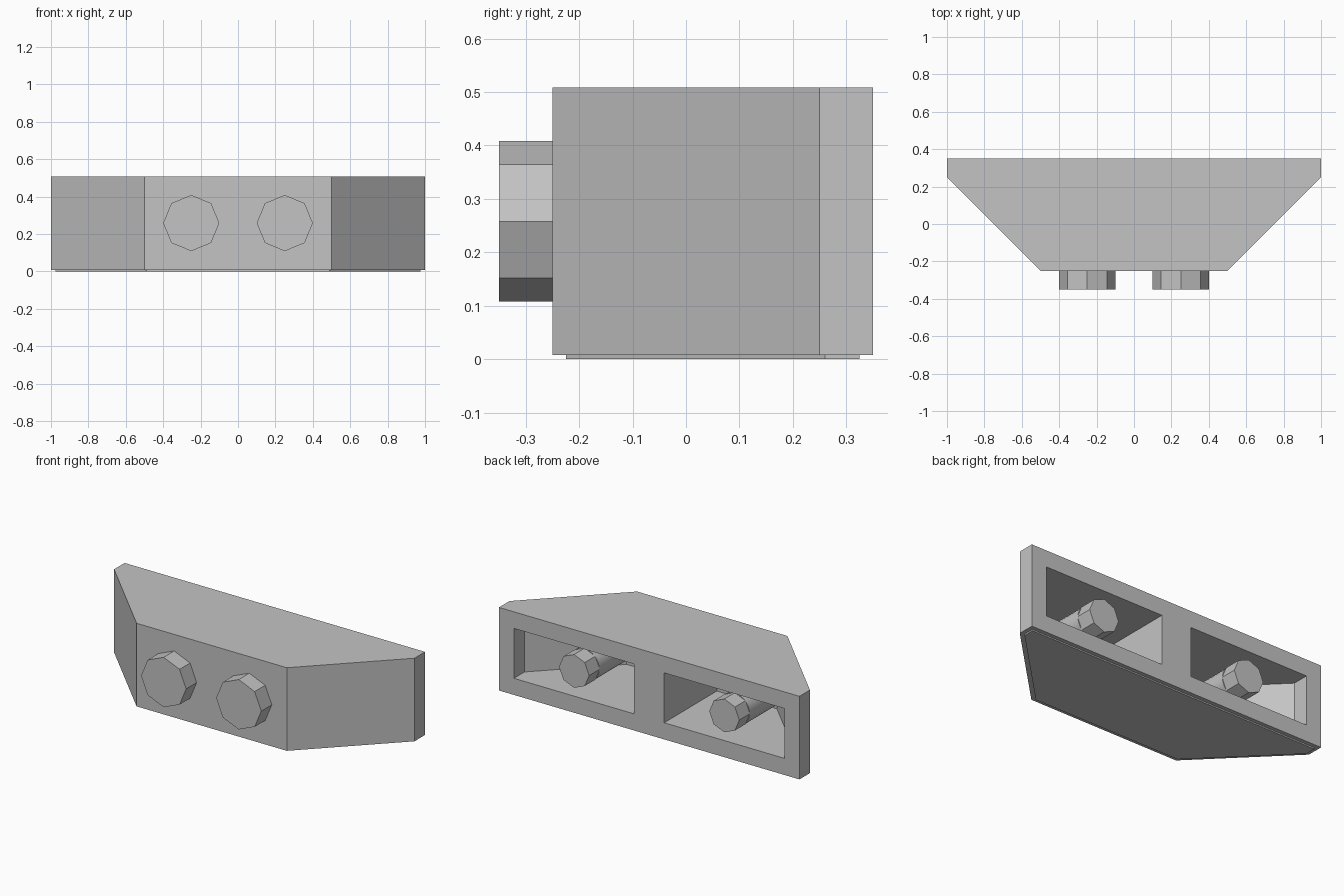
import bpy
import bmesh
from math import pi
from mathutils import Matrix

cube = bpy.data.objects.get("Cube")
if cube:
    bpy.data.objects.remove(cube, do_unlink=True)

grey = bpy.data.materials.new("plain grey")
grey.use_nodes = True
colour = (0.55, 0.55, 0.55, 1)
grey.diffuse_color = colour
grey.node_tree.nodes["Principled BSDF"].inputs["Base Color"].default_value = colour

BASE, TOP, MID = 0.008, 0.508, 0.258


def finish(name, bm):
    bmesh.ops.recalc_face_normals(bm, faces=bm.faces)
    mesh = bpy.data.meshes.new(name)
    bm.to_mesh(mesh)
    bm.free()
    obj = bpy.data.objects.new(name, mesh)
    mesh.materials.append(grey)
    bpy.context.collection.objects.link(obj)
    return obj


def prism(name, outline, low, high):
    """Flat outline in x and y raised from low to high."""
    bm = bmesh.new()
    face = bm.faces.new([bm.verts.new((x, y, low)) for x, y in outline])
    raised = bmesh.ops.extrude_face_region(bm, geom=[face])["geom"]
    verts = [v for v in raised if isinstance(v, bmesh.types.BMVert)]
    bmesh.ops.translate(bm, verts=verts, vec=(0, 0, high - low))
    return finish(name, bm)


def rod(name, x, front, back, radius, sides):
    """Round or faceted bar running along y."""
    bm = bmesh.new()
    place = Matrix.Translation((x, (front + back) / 2, MID)) @ Matrix.Rotation(pi / 2, 4, "X")
    bmesh.ops.create_cone(bm, cap_ends=True, segments=sides, radius1=radius,
                          radius2=radius, depth=back - front, matrix=place)
    return finish(name, bm)


def mirrored(half):
    return half + [(-x, y) for x, y in reversed(half)]


# Tapered housing and the thin plate under it
housing = prism("housing", mirrored([(0.5, -0.25), (1, 0.25), (1, 0.35)]), BASE, TOP)
prism("base_plate", mirrored([(0.49, -0.225), (0.975, 0.26), (0.975, 0.325)]), 0, BASE)

pocket = [(0.1, -0.15), (0.5, -0.15), (0.9, 0.25), (0.9, 0.45), (0.1, 0.45)]
for side, label in ((1, "left"), (-1, "right")):
    # Open pocket in the back, following the housing walls
    cutter = prism("pocket_cutter", [(side * x, y) for x, y in pocket], MID - 0.15, MID + 0.15)
    cut = housing.modifiers.new("pocket", "BOOLEAN")
    cut.operation = "DIFFERENCE"
    cut.solver = "EXACT"
    cut.object = cutter
    bpy.context.view_layer.objects.active = housing
    bpy.ops.object.modifier_apply(modifier=cut.name)
    bpy.data.objects.remove(cutter, do_unlink=True)

    # Eight-sided knob on the front, eight-sided end and round shaft in the pocket
    rod(label + "_front_knob", side * 0.25, -0.35, -0.25, 0.15, 8)
    rod(label + "_shaft_end", side * 0.5, 0.25, 0.35, 0.1, 8)
    shaft = rod(label + "_shaft", side * 0.5, -0.148, 0.25, 0.098, 32)
    bpy.ops.object.select_all(action="DESELECT")
    shaft.select_set(True)
    bpy.context.view_layer.objects.active = shaft
    bpy.ops.object.shade_smooth_by_angle()
